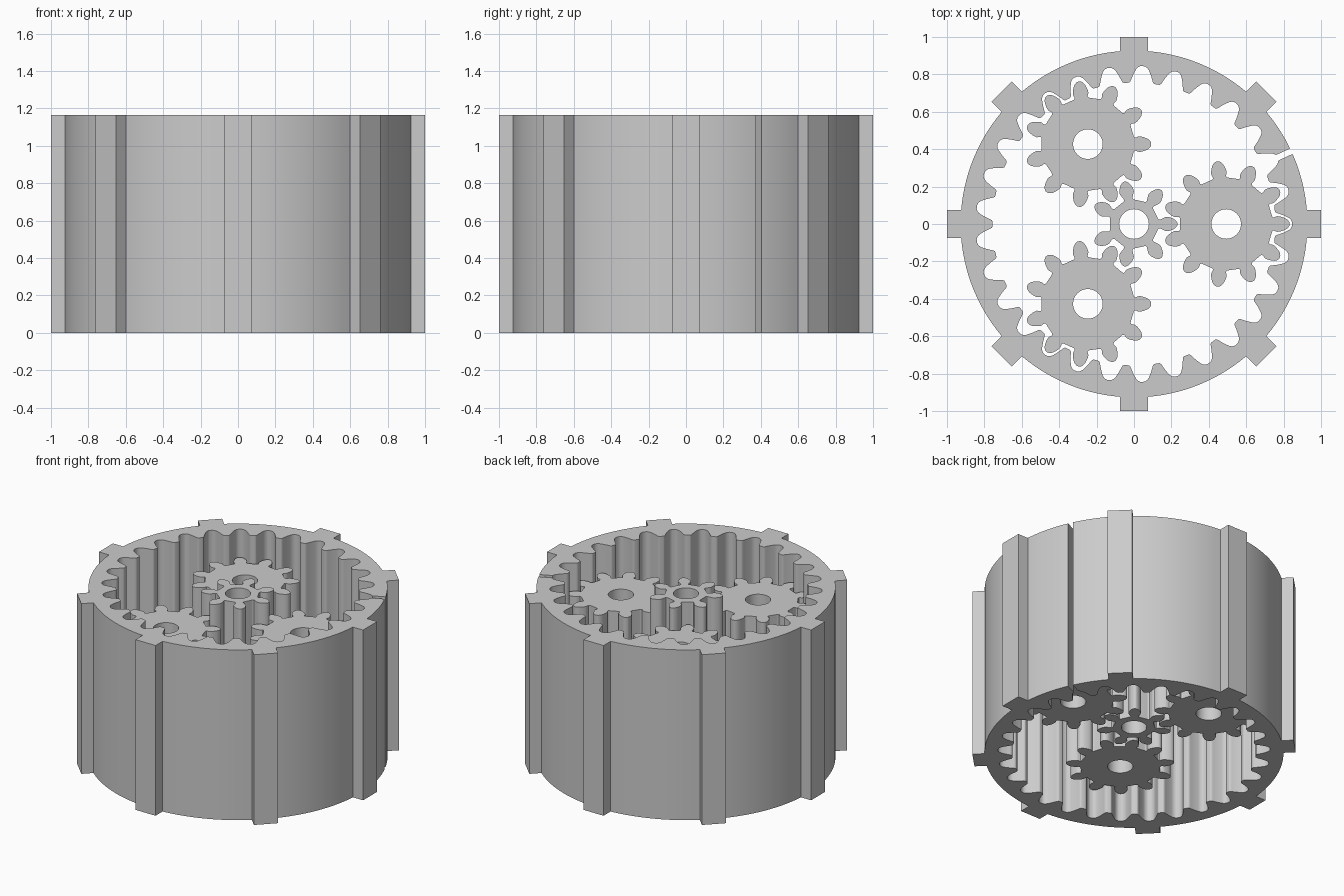
import bpy
import bmesh
from math import pi, tau, cos, sin, tan, acos, asin, sqrt, radians

if "Cube" in bpy.data.objects:
    bpy.data.objects.remove(bpy.data.objects["Cube"])

grey = bpy.data.materials.new("plain grey")
grey.use_nodes = True
grey.diffuse_color = (0.6, 0.6, 0.6, 1)
grey.node_tree.nodes["Principled BSDF"].inputs["Base Color"].default_value = (0.6, 0.6, 0.6, 1)

HEIGHT = 1.165
ORBIT = 0.493                  # distance from the sun to each planet
MODULE = 2 * ORBIT / 18        # pitch diameter per tooth
PRESSURE = radians(25)
HOLE = 0.079


def polar(r, a):
    return (r * cos(a), r * sin(a))


def involute(a):
    return tan(a) - a


def tooth_half_angle(n, r, root, tip, play):
    """Half the angular width of a tooth at radius r, with rounded tip and root."""
    pitch = MODULE * n / 2
    base = pitch * cos(PRESSURE)
    half = pi / (2 * n) + involute(PRESSURE) - play / pitch
    if r > base:
        half -= involute(acos(base / r))
    else:
        half -= 0.3 * (base - r) / base
    t = min(1, (tip - r) / 0.018)
    half *= 0.3 + 0.7 * sqrt(max(0, t * (2 - t)))
    t = min(1, (r - root) / 0.012)
    return half + 0.4 * (pi / n - half) * (1 - sqrt(max(0, t * (2 - t))))


def tooth_outline(n, root, tip, play, first=0.0, steps=16):
    """Closed outline of n teeth, beginning on the rising side of the first."""
    radii = [root + (tip - root) * (0.5 - 0.5 * cos(pi * i / steps)) for i in range(steps + 1)]
    halves = [(r, tooth_half_angle(n, r, root, tip, play)) for r in radii]
    points = []
    for k in range(n):
        a = first + tau * k / n
        points += [polar(r, a - h) for r, h in halves]
        points += [polar(r, a + h) for r, h in reversed(halves)]
    return points


def circle(r, n=48):
    return [polar(r, tau * i / n) for i in range(n)]


def prism(name, loops, z0, z1, location=(0, 0)):
    """Extrude an outline, with optional holes, between two heights."""
    bm = bmesh.new()
    rings = []
    for z in (z0, z1):
        level = [[bm.verts.new((x, y, z)) for x, y in loop] for loop in loops]
        edges = [bm.edges.new((vs[i - 1], vs[i])) for vs in level for i in range(len(vs))]
        bmesh.ops.triangle_fill(bm, use_beauty=True, edges=edges, normal=(0, 0, 1))
        rings.append(level)
    for low, high in zip(*rings):
        for i in range(len(low)):
            bm.faces.new((low[i - 1], low[i], high[i], high[i - 1]))
    bmesh.ops.recalc_face_normals(bm, faces=bm.faces[:])
    mesh = bpy.data.meshes.new(name)
    bm.to_mesh(mesh)
    bm.free()
    mesh.materials.append(grey)
    obj = bpy.data.objects.new(name, mesh)
    obj.location = (*location, 0)
    bpy.context.collection.objects.link(obj)
    bpy.ops.object.select_all(action="DESELECT")
    obj.select_set(True)
    bpy.context.view_layer.objects.active = obj
    bpy.ops.object.shade_smooth_by_angle(angle=radians(30))
    return obj


# Sun gear, standing a little taller than the planets
prism("sun_gear", [tooth_outline(7, 0.13, 0.232, 0.006), circle(HOLE)], 0.185, 1.12)

# Three planet gears
for i in range(3):
    prism(f"planet_gear_{i + 1}",
          [tooth_outline(11, 0.248, 0.338, 0.006), circle(HOLE)],
          0.185, 0.98, polar(ORBIT, tau * i / 3))

# Ring: internal teeth, split at one tooth gap, with eight outer ribs
TEETH, BODY, RIB, FLOOR = 29, 0.927, 0.076, 0.845
slit = 2 * tau / TEETH
inner = tooth_outline(TEETH, 0.756, FLOOR, -0.006, slit)
half_gap = len(inner) // TEETH // 2
inner = inner[half_gap:] + inner[:half_gap]
trim = 0.016
# Leave out the gap floor where the slit passes through
inner = [p for p in inner
         if not (abs(p[1] * cos(slit) - p[0] * sin(slit)) < trim and p[0] * cos(slit) + p[1] * sin(slit) > 0)]

rib_angle = asin(RIB / BODY)
cut_angle = asin(trim / BODY)
outer = []
start = slit + cut_angle
for k in range(1, 10):
    mid = k * tau / 8
    end = mid - rib_angle if k < 9 else slit + tau - cut_angle
    outer += [polar(BODY, start + (end - start) * i / 14) for i in range(15)]
    if k < 9:
        for side in (-RIB, RIB):
            outer.append((cos(mid) - side * sin(mid), sin(mid) + side * cos(mid)))
    start = mid + rib_angle

floor_angle = asin(trim / FLOOR)
outline = [polar(FLOOR, slit + floor_angle)] + outer + [polar(FLOOR, slit - floor_angle)]
prism("split_ring", [outline + inner[::-1]], 0, HEIGHT)
